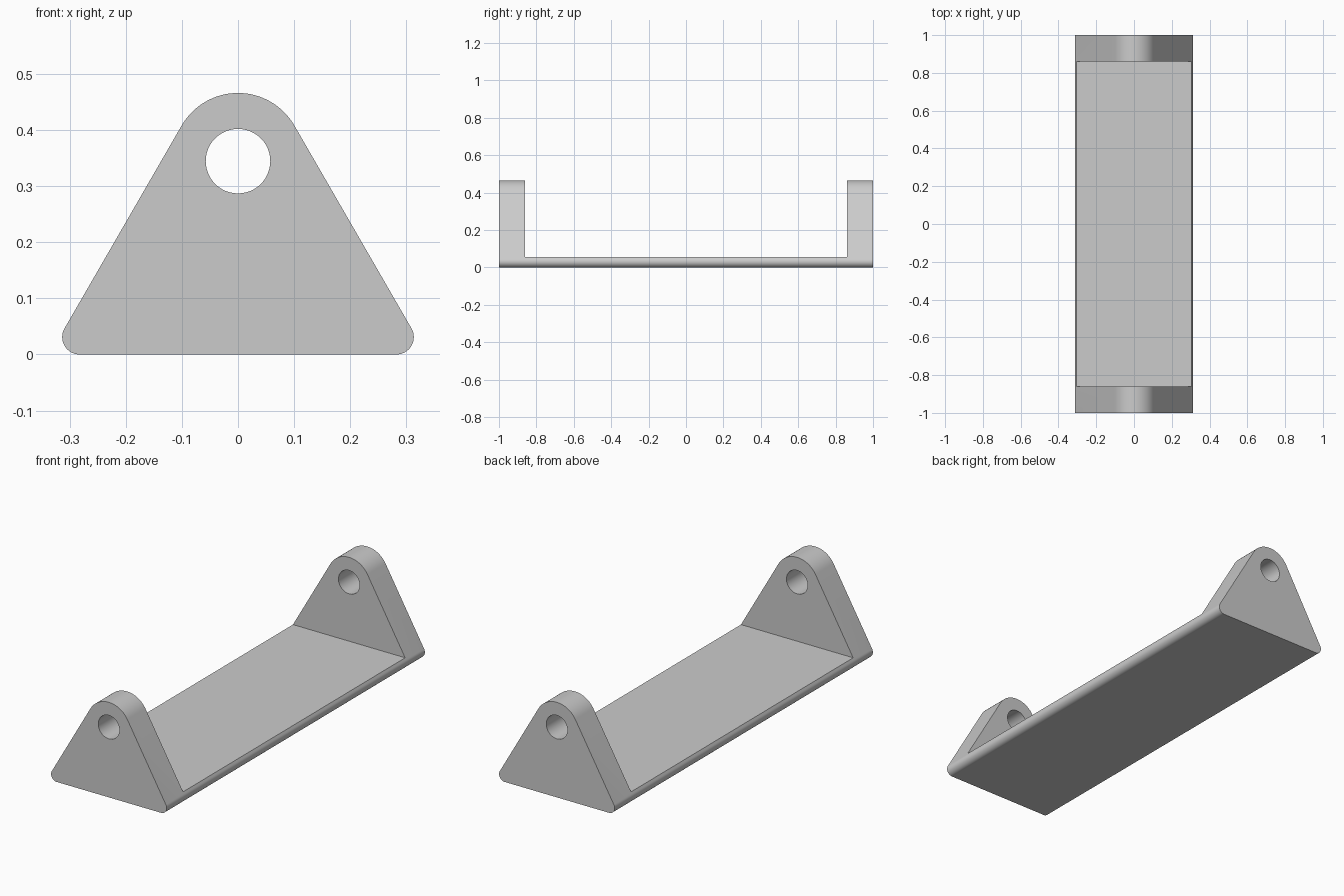
import bpy, bmesh
from math import sin, cos, radians, sqrt

if "Cube" in bpy.data.objects:
    bpy.data.objects.remove(bpy.data.objects["Cube"])

TOP_R, TOP_Z = 0.116, 0.35       # rounded tip of each lug
FOOT_R = 0.031                   # rounded lower corners
HOLE_R, HOLE_Z = 0.0575, 0.3445
BASE_TOP, LUG_INNER = 0.055, 0.86
FOOT_X = (TOP_Z * 0.5 + TOP_R - 1.5 * FOOT_R) / (sqrt(3) / 2)


def arc(cx, cz, r, a0, a1, n):
    return [(cx + r * cos(radians(a0 + (a1 - a0) * i / n)),
             cz + r * sin(radians(a0 + (a1 - a0) * i / n))) for i in range(n + 1)]


def prism(name, profile, y0, y1):
    """Extrude an xz profile from y0 to y1."""
    bm = bmesh.new()
    face = bm.faces.new([bm.verts.new((x, y0, z)) for x, z in profile])
    new = bmesh.ops.extrude_face_region(bm, geom=[face])["geom"]
    bmesh.ops.translate(bm, vec=(0, y1 - y0, 0),
                        verts=[v for v in new if isinstance(v, bmesh.types.BMVert)])
    bmesh.ops.recalc_face_normals(bm, faces=bm.faces)
    mesh = bpy.data.meshes.new(name)
    bm.to_mesh(mesh)
    bm.free()
    obj = bpy.data.objects.new(name, mesh)
    bpy.context.collection.objects.link(obj)
    return obj


# Full-length rounded triangular body
outline = (arc(FOOT_X, FOOT_R, FOOT_R, -90, 30, 16)
           + arc(0, TOP_Z, TOP_R, 30, 150, 32)
           + arc(-FOOT_X, FOOT_R, FOOT_R, 150, 270, 16))
bracket = prism("bracket", outline, -1, 1)

# Cutters: the open middle, and the pin hole through both lugs
gap = prism("gap_cutter", [(-0.5, BASE_TOP), (0.5, BASE_TOP), (0.5, 0.6), (-0.5, 0.6)],
            -LUG_INNER, LUG_INNER)
hole = prism("hole_cutter", arc(0, HOLE_Z, HOLE_R, 0, 360, 48)[:-1], -1.2, 1.2)

bpy.context.view_layer.objects.active = bracket
bracket.select_set(True)
for cutter in (gap, hole):
    mod = bracket.modifiers.new(cutter.name, "BOOLEAN")
    mod.operation, mod.solver, mod.object = "DIFFERENCE", "EXACT", cutter
    bpy.ops.object.modifier_apply(modifier=mod.name)
    bpy.data.objects.remove(cutter)

bpy.ops.object.shade_smooth_by_angle(angle=radians(30))
